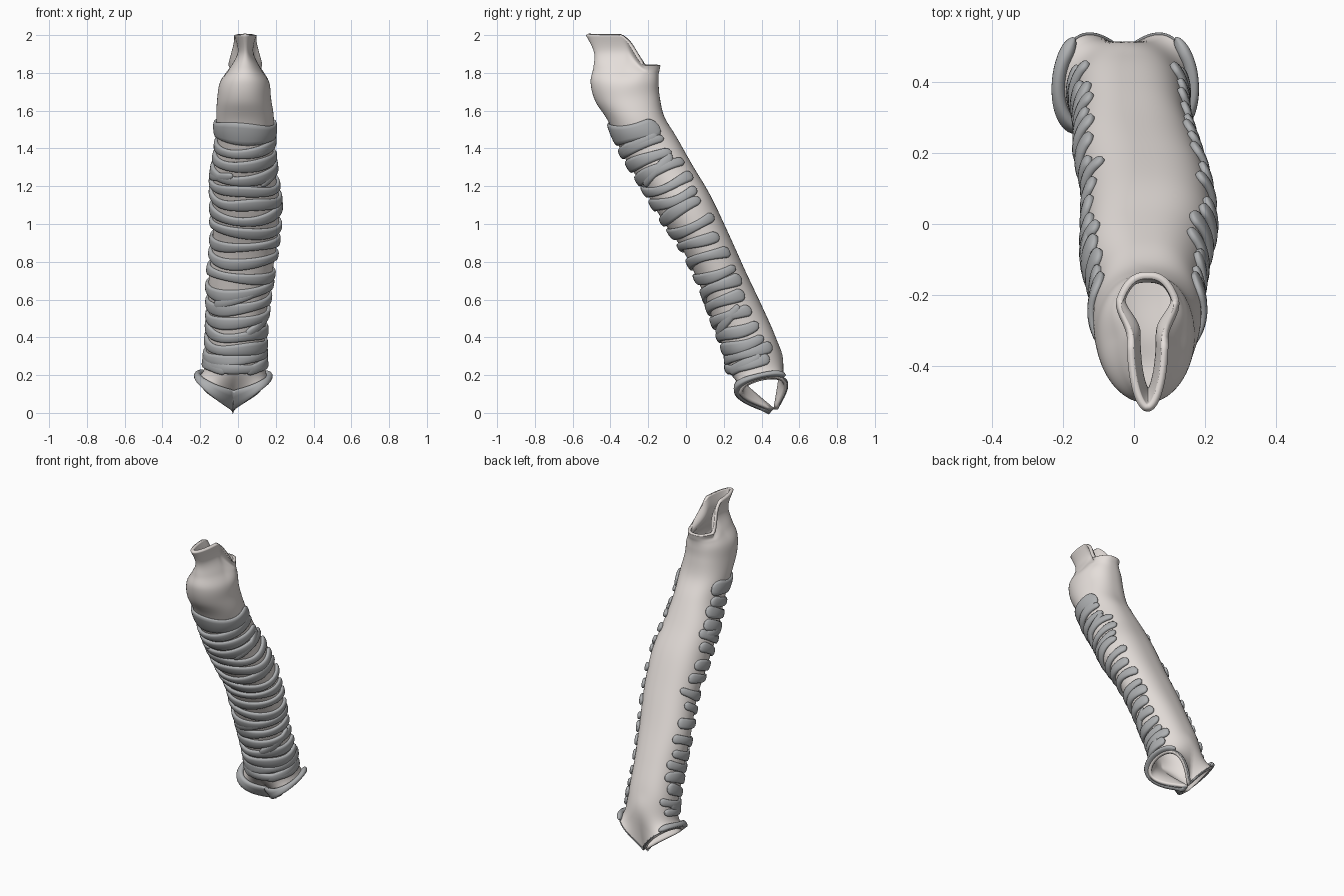
import bpy, math, random
from math import sin, cos, pi, radians
from mathutils import Vector

if "Cube" in bpy.data.objects:
    bpy.data.objects.remove(bpy.data.objects["Cube"])

random.seed(4)

def material(name, col):
    m = bpy.data.materials.new(name)
    m.diffuse_color = (*col, 1)
    m.use_nodes = True
    m.node_tree.nodes["Principled BSDF"].inputs["Base Color"].default_value = m.diffuse_color
    return m

TISSUE = material("tissue", (0.78, 0.73, 0.70))
CARTILAGE = material("cartilage", (0.42, 0.43, 0.44))

# Stations, bottom to top: front (y, z), back (y, z), left x, right x, front pinch, lip lift
STATIONS = [
    None,  # forked bottom edge, see loop()
    (.24, .20, .515, .26, -.18, .145, 1, 0),
    (.215, .30, .475, .40, -.165, .14, 1, 0),
    (.15, .47, .40, .57, -.155, .15, 1, 0),
    (.085, .65, .315, .75, -.155, .175, 1, 0),
    (-.01, .85, .225, .95, -.135, .205, 1, 0),
    (-.13, 1.03, .13, 1.15, -.135, .22, 1, 0),
    (-.23, 1.20, .035, 1.31, -.135, .20, 1, 0),
    (-.335, 1.37, -.05, 1.46, -.11, .185, 1, 0),
    (-.41, 1.54, -.115, 1.57, -.115, .19, 1, 0),
    (-.48, 1.65, -.14, 1.68, -.11, .175, 1, 0),
    (-.505, 1.75, -.145, 1.75, -.10, .17, .95, 0),
    (-.49, 1.83, -.145, 1.79, -.075, .15, .75, .5),
    (-.487, 1.91, -.14, 1.815, -.06, .14, .42, 1),
    (-.53, 2.0, -.135, 1.84, -.068, .145, .55, 1),
]
TOP = len(STATIONS) - 1

def smooth(a, b, v):
    v = min(1, max(0, (v - a) / (b - a)))
    return v * v * (3 - 2 * v)

def loop(i, th):
    s, c = sin(th), cos(th)
    if i == 0:  # figure-eight edge: two side openings meeting at a central keel
        k = abs(c) ** .85
        n = .12 * 2 * s * k + .016 * s
        return Vector((-.028 + .187 * c, .468 - .085 * k + .9 * n, .013 + .167 * k + .25 * n))
    fy, fz, by, bz, xl, xr, pinch, lift = STATIONS[i]
    u = (1 + s) / 2
    e = abs(c) ** (.8 if s > 0 else .95)
    k = pinch + (1 - pinch) * smooth(.4 + .12 * lift, .75 + .07 * lift, u)
    x = (xl + xr) / 2 + (xr - xl) / 2 * math.copysign(e, c) * k
    w = u * (1 - lift) + lift * smooth(.45, .8, u)
    return Vector((x, fy + (by - fy) * u, fz + (bz - fz) * w))

def surf(t, th):
    """Point on the tube: Catmull-Rom through the station loops."""
    t = min(max(t, 0), TOP)
    i = min(int(t), TOP - 1)
    f = t - i
    p0, p1, p2, p3 = (loop(min(max(j, 0), TOP), th) for j in range(i - 1, i + 3))
    return .5 * (2 * p1 + (p2 - p0) * f + (2 * p0 - 5 * p1 + 4 * p2 - p3) * f ** 2
                 + (3 * p1 - p0 - 3 * p2 + p3) * f ** 3)

def make(name, verts, faces, mat):
    me = bpy.data.meshes.new(name)
    me.from_pydata(verts, [], faces)
    me.materials.append(mat)
    me.polygons.foreach_set("use_smooth", [True] * len(faces))
    ob = bpy.data.objects.new(name, me)
    bpy.context.collection.objects.link(ob)
    return ob

def band(name, a, b, t0, t1, h, thick=.013, lift=.006, wob=0., dt=None, steps=56):
    """Rounded cartilage strip lying on the tube from angle a to b (degrees)."""
    M, verts, faces = 12, [], []
    ph, fr = random.uniform(0, 6), random.uniform(1.5, 3)
    for i in range(steps + 1):
        f = (1 - cos(pi * i / steps)) / 2
        th = radians(a + (b - a) * f)
        d = abs(radians(b - a)) * .16 * min(f, 1 - f) / (h * 1.1)
        tip = max(.12, math.sqrt(max(0, 1 - (1 - min(1, d)) ** 2)))
        tc = t0 + (t1 - t0) * f + wob * sin(fr * th + ph)
        dp = (surf(tc + .02, th) - surf(tc - .02, th)) / .04
        ht = dt if dt else h * (1 + .18 * sin(2.3 * th + 2 * ph)) / max(dp.length, .03)
        for j in range(M):
            q = 2 * pi * j / M
            cq, sq = cos(q), sin(q)
            t = max(0, tc + ht * tip * math.copysign(abs(cq) ** .8, cq))
            dth = surf(t, th + .02) - surf(t, th - .02)
            dtt = surf(t + .03, th) - surf(t - .03, th)
            nrm = dth.cross(dtt).normalized()
            o = lift + thick * (.4 + .6 * tip) * math.copysign(abs(sq) ** .7, sq)
            verts.append(surf(t, th) + nrm * o)
    for i in range(steps):
        for j in range(M):
            k = (j + 1) % M
            faces.append((i * M + j, i * M + k, (i + 1) * M + k, (i + 1) * M + j))
    faces += [tuple(reversed(range(M))), tuple(steps * M + j for j in range(M))]
    return make(name, verts, faces, CARTILAGE)

# Tube wall: open loft with thickness
N, R = 96, TOP * 7
verts = [surf(TOP * r / R, 2 * pi * k / N) for r in range(R + 1) for k in range(N)]
faces = [(r * N + k, r * N + (k + 1) % N, (r + 1) * N + (k + 1) % N, (r + 1) * N + k)
         for r in range(R) for k in range(N)]
tube = make("tube_wall", verts, faces, TISSUE)
sol = tube.modifiers.new("thickness", "SOLIDIFY")
sol.thickness, sol.offset = .02, -1

# C-shaped rings, open at the back
COUNT = 17
for i in range(COUNT):
    t = 1.35 + 6.7 * i / (COUNT - 1)
    el, er = random.uniform(30, 50), random.uniform(30, 50)
    tilt = random.uniform(-.1, .1)
    band(f"ring_{i + 1}", -180 - el, er, t - tilt, t + tilt,
         random.uniform(.026, .032), wob=.05)

# Broad top ring
band("top_ring", -220, 38, 8.65, 8.55, .056, wob=.03)

# Forked branches joining neighbouring rings
for i, (a, b, t0, t1) in enumerate([(-70, 25, 8.0, 8.3), (-60, 30, 7.0, 7.5), (-215, -110, 6.9, 7.3),
                                    (-140, -60, 3.5, 3.9), (-75, 10, 2.7, 3.2),
                                    (-200, -105, 1.7, 1.2), (-70, 15, 1.2, 1.6)]):
    band(f"ring_branch_{i + 1}", a, b, t0, t1, .024, steps=36)

# Keel cartilage over the fork, and a thin rim round both openings
band("keel_ring", -222, 42, .3, .3, .035, thick=.017, lift=.012, dt=.33, steps=80)
band("opening_rim", 0, 360, .06, .06, .012, thick=.01, lift=-.004, dt=.06, steps=120)
